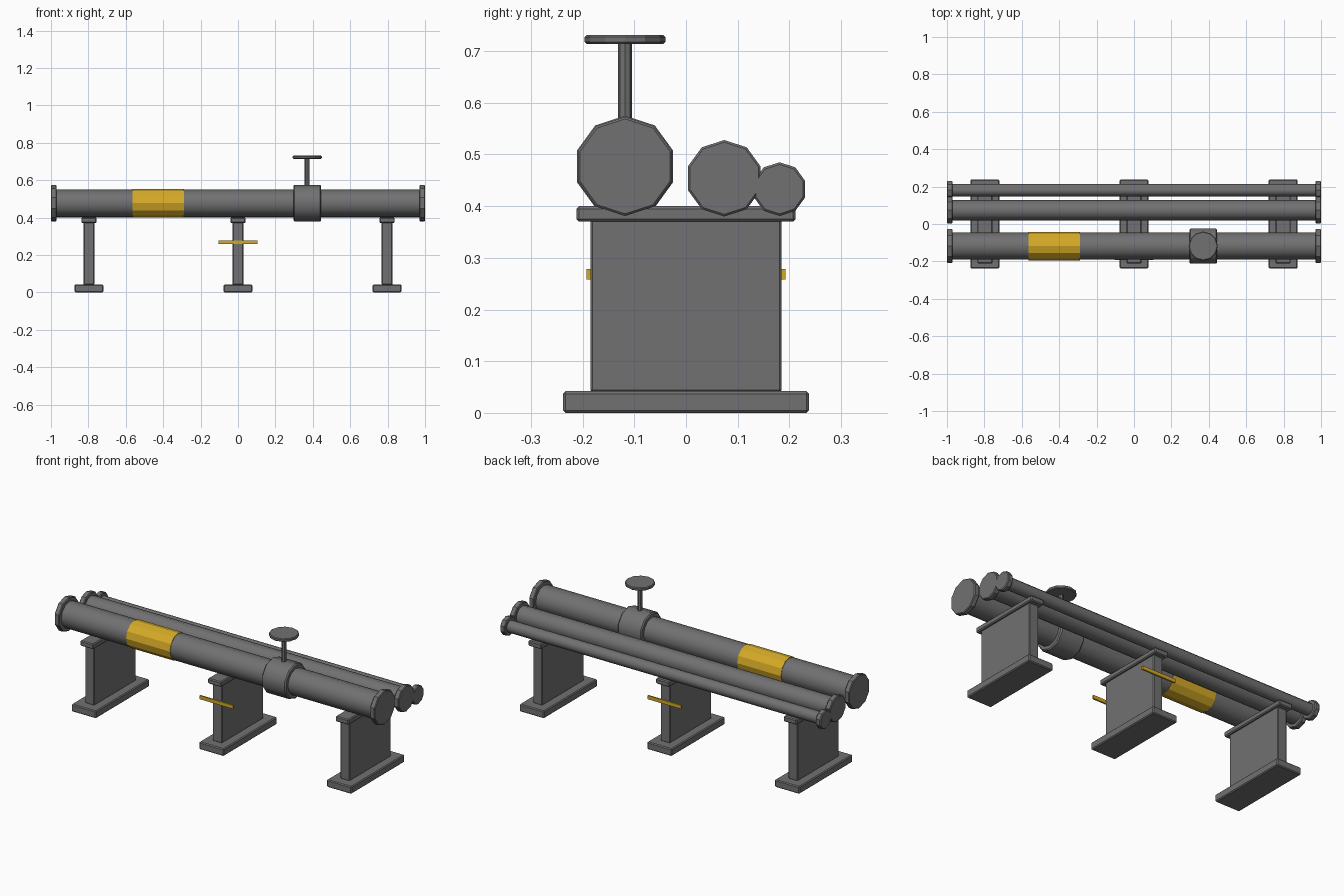
import bpy, bmesh, math
from mathutils import Vector

if "Cube" in bpy.data.objects:
    bpy.data.objects.remove(bpy.data.objects["Cube"])


def material(name, rgb):
    m = bpy.data.materials.new(name)
    m.diffuse_color = (*rgb, 1)
    m.use_nodes = True
    m.node_tree.nodes["Principled BSDF"].inputs["Base Color"].default_value = m.diffuse_color
    return m


GREY = material("steel grey", (0.165, 0.165, 0.17))
YELLOW = material("warning yellow", (0.66, 0.40, 0.02))


def finish(name, bm, mat, bevel=0.0, smooth=False):
    bmesh.ops.recalc_face_normals(bm, faces=bm.faces[:])
    if bevel:
        sharp = [e for e in bm.edges if e.calc_face_angle(0) > math.radians(60)]
        bmesh.ops.bevel(bm, geom=sharp, offset=bevel, segments=1,
                        affect='EDGES', clamp_overlap=True)
    me = bpy.data.meshes.new(name)
    bm.to_mesh(me)
    bm.free()
    me.materials.append(mat)
    ob = bpy.data.objects.new(name, me)
    bpy.context.collection.objects.link(ob)
    if smooth:
        bpy.ops.object.select_all(action='DESELECT')
        ob.select_set(True)
        bpy.context.view_layer.objects.active = ob
        bpy.ops.object.shade_smooth_by_angle(angle=math.radians(40))
    return ob


def box(name, lo, hi, mat=GREY, bevel=0.0):
    bm = bmesh.new()
    bmesh.ops.create_cube(bm, size=1)
    for v in bm.verts:
        v.co = Vector([(lo[i] + hi[i]) / 2 + v.co[i] * (hi[i] - lo[i])
                       for i in range(3)])
    return finish(name, bm, mat, bevel)


def cylinder(name, axis, start, end, centre, radius, sides,
             mat=GREY, bevel=0.0, smooth=False):
    """Prism along x (centre = y, z) or along z (centre = x, y)."""
    bm = bmesh.new()
    rings = []
    for t in (start, end):
        ring = []
        for i in range(sides):
            a = math.tau * i / sides
            p, q = centre[0] + radius * math.sin(a), centre[1] + radius * math.cos(a)
            ring.append(bm.verts.new((t, p, q) if axis == 'x' else (p, q, t)))
        bm.faces.new(ring)
        rings.append(ring)
    for i in range(sides):
        j = (i + 1) % sides
        bm.faces.new((rings[0][i], rings[0][j], rings[1][j], rings[1][i]))
    return finish(name, bm, mat, bevel, smooth)


# three supports: foot plate, column and saddle
for label, x in (("left", -0.797), ("middle", 0.0), ("right", 0.797)):
    box(label + "_foot", (x - 0.077, -0.238, 0), (x + 0.077, 0.238, 0.042), bevel=0.005)
    box(label + "_column", (x - 0.029, -0.185, 0.04), (x + 0.029, 0.185, 0.375), bevel=0.004)
    box(label + "_saddle", (x - 0.041, -0.212, 0.37), (x + 0.041, 0.212, 0.40), bevel=0.005)

# pipes with end flanges: y, z, pipe radius, flange radius
PIPES = {"large": (-0.118, 0.477, 0.073, 0.096),
         "medium": (0.074, 0.454, 0.054, 0.074),
         "small": (0.181, 0.433, 0.033, 0.052)}
for label, (y, z, r, flange) in PIPES.items():
    cylinder(label + "_pipe", 'x', -0.985, 0.985, (y, z), r, 12, smooth=True)
    for side, x in (("left", -1.0), ("right", 0.97)):
        cylinder(f"{label}_{side}_flange", 'x', x, x + 0.03, (y, z), flange, 10,
                 bevel=0.004)

# painted band around the large pipe
cylinder("pipe_band", 'x', -0.563, -0.29, (-0.118, 0.477), 0.076, 12, YELLOW)

# valve body, stem and hand wheel
cylinder("valve_body", 'x', 0.296, 0.445, (-0.118, 0.477), 0.098, 10,
         bevel=0.006, smooth=True)
cylinder("valve_stem", 'z', 0.56, 0.716, (0.37, -0.118), 0.0135, 8)
cylinder("valve_wheel", 'z', 0.714, 0.731, (0.37, -0.118), 0.078, 12, bevel=0.004)

# warning strips on both ends of the middle column
for label, s in (("front", -1), ("back", 1)):
    ys = sorted((s * 0.184, s * 0.193))
    box(label + "_warning_strip", (-0.105, ys[0], 0.258), (0.105, ys[1], 0.278), YELLOW)
